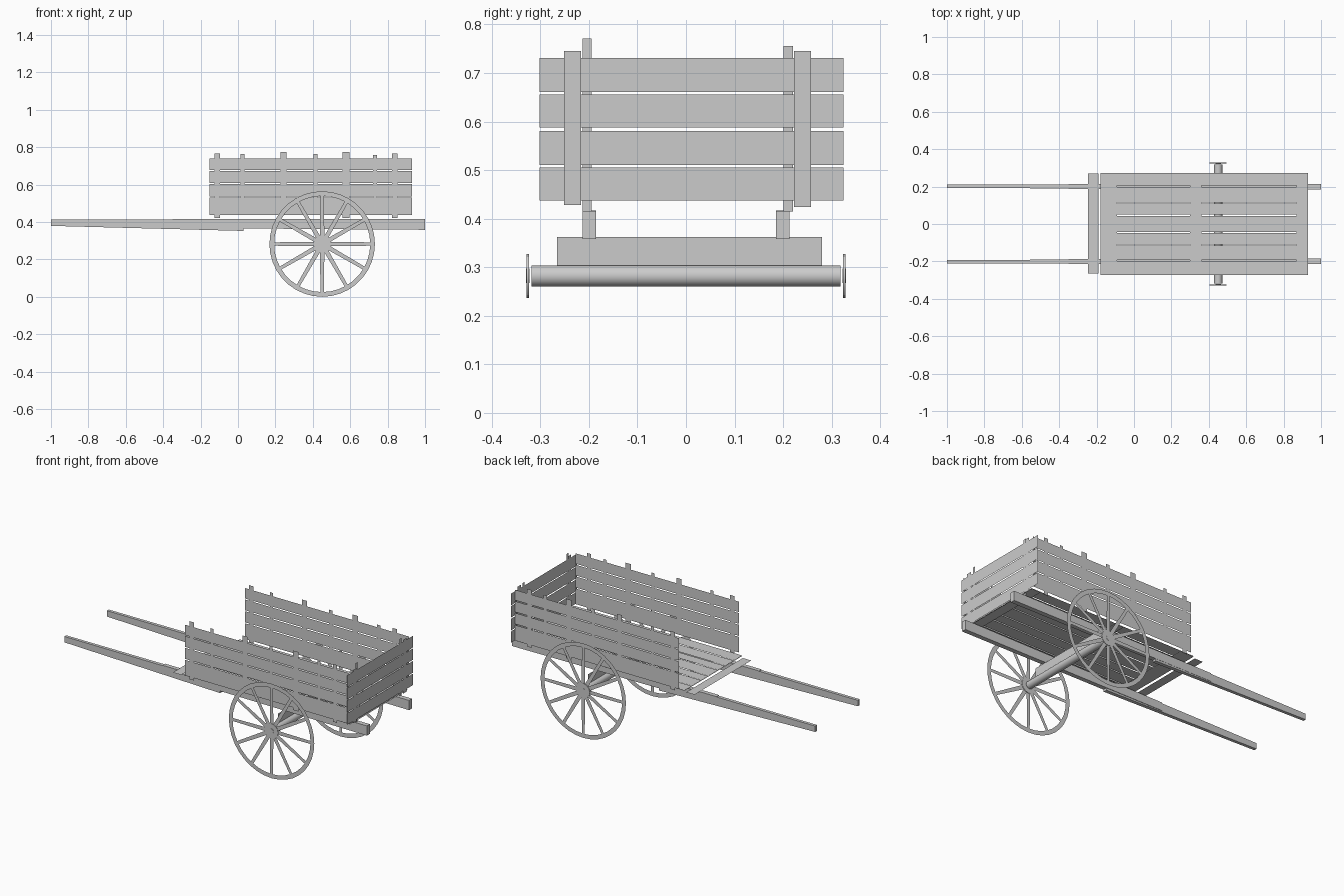
import bpy, bmesh, math
from mathutils import Vector, Matrix

cube = bpy.data.objects.get("Cube")
if cube:
    bpy.data.objects.remove(cube, do_unlink=True)

wood = bpy.data.materials.new("grey_wood")
wood.use_nodes = True
grey = (0.6, 0.6, 0.6, 1)
wood.diffuse_color = grey
wood.node_tree.nodes["Principled BSDF"].inputs["Base Color"].default_value = grey


def finish(name, bm):
    mesh = bpy.data.meshes.new(name)
    bm.to_mesh(mesh)
    bm.free()
    mesh.materials.append(wood)
    obj = bpy.data.objects.new(name, mesh)
    bpy.context.collection.objects.link(obj)
    return obj


def sheet(bm, axis, at, u, v):
    """Flat rectangle perpendicular to an axis, spanning ranges u and v."""
    verts = []
    for a, b in ((u[0], v[0]), (u[1], v[0]), (u[1], v[1]), (u[0], v[1])):
        co = [a, b]
        co.insert(axis, at)
        verts.append(bm.verts.new(co))
    bm.faces.new(verts)


def beam(name, x0, x1, y0, y1, z0, z1):
    """Long bar along x; y and z are ranges at each end."""
    bm = bmesh.new()
    bmesh.ops.create_cube(bm, size=1)
    for v in bm.verts:
        y, z = (y0, z0) if v.co.x < 0 else (y1, z1)
        v.co = (x0 if v.co.x < 0 else x1,
                y[0] if v.co.y < 0 else y[1],
                z[0] if v.co.z < 0 else z[1])
    return finish(name, bm)


def cylinder(name, radius, depth, center, segments):
    bm = bmesh.new()
    mat = Matrix.Translation(center) @ Matrix.Rotation(math.pi / 2, 4, "X")
    bmesh.ops.create_cone(bm, cap_ends=True, segments=segments, radius1=radius,
                          radius2=radius, depth=depth, matrix=mat)
    obj = finish(name, bm)
    bpy.context.view_layer.objects.active = obj
    obj.select_set(True)
    bpy.ops.object.shade_smooth_by_angle()
    obj.select_set(False)
    return obj


# Floor boards with battens underneath
edges = [-0.275, -0.195, -0.112, -0.045, 0.047, 0.112, 0.202, 0.275]
bm = bmesh.new()
for a, b in zip(edges, edges[1:]):
    sheet(bm, 2, 0.432, (-0.18, 0.93), (a + 0.003, b - 0.003))
finish("floor_boards", bm)
bm = bmesh.new()
for x0, x1 in ((-0.18, -0.09), (0.3, 0.36), (0.87, 0.93)):
    sheet(bm, 2, 0.428, (x0, x1), (-0.27, 0.27))
finish("floor_battens", bm)
bm = bmesh.new()
sheet(bm, 2, 0.422, (-0.245, -0.19), (-0.265, 0.27))
finish("front_step", bm)

# Side panels: boards and stakes (x, width, bottom, top)
side_rows = ((0.437, 0.53), (0.536, 0.602), (0.608, 0.672), (0.678, 0.74))
stakes = ((-0.11, 0.03, 0.42, 0.767), (0.024, 0.02, 0.44, 0.762),
          (0.243, 0.032, 0.44, 0.775), (0.415, 0.022, 0.44, 0.762),
          (0.577, 0.036, 0.42, 0.775), (0.732, 0.022, 0.44, 0.758),
          (0.838, 0.028, 0.42, 0.765))
for side, label in ((-1, "right"), (1, "left")):
    bm = bmesh.new()
    for row in side_rows:
        sheet(bm, 1, side * 0.285, (-0.152, 0.93), row)
    finish(label + "_side_boards", bm)
    bm = bmesh.new()
    for x, w, low, top in stakes:
        sheet(bm, 1, side * 0.281, (x - w / 2, x + w / 2), (low, top))
    finish(label + "_side_stakes", bm)

# Tail panel with outer posts and inner stakes
bm = bmesh.new()
for row in ((0.437, 0.505), (0.511, 0.581), (0.588, 0.656), (0.661, 0.731)):
    sheet(bm, 0, 0.93, (-0.302, 0.324), row)
finish("tail_boards", bm)
bm = bmesh.new()
sheet(bm, 0, 0.934, (-0.251, -0.216), (0.428, 0.745))
sheet(bm, 0, 0.934, (0.222, 0.257), (0.424, 0.745))
finish("tail_posts", bm)
bm = bmesh.new()
sheet(bm, 0, 0.926, (-0.213, -0.195), (0.415, 0.771))
sheet(bm, 0, 0.926, (0.201, 0.22), (0.415, 0.756))
finish("tail_stakes", bm)

# Shafts, wheels and hubs on both sides
AXLE = Vector((0.45, 0, 0.282))
OUTER, INNER, HUB = 0.282, 0.257, 0.045
for side, label in ((-1, "right"), (1, "left")):
    def span(a, b):
        return tuple(sorted((side * a, side * b)))

    beam(label + "_handle", -1, 0.03, span(0.192, 0.21), span(0.19, 0.212),
         (0.379, 0.414), (0.352, 0.414))
    beam(label + "_frame_rail", -0.35, 1, span(0.188, 0.213), span(0.185, 0.213),
         (0.368, 0.417), (0.358, 0.416))

    bm = bmesh.new()

    def point(r, angle, off=0):
        c, s = math.cos(angle), math.sin(angle)
        return bm.verts.new((AXLE.x + r * c - off * s, side * 0.326,
                             AXLE.z + r * s + off * c))

    count = 36
    rim = [(point(OUTER, math.tau * i / count), point(INNER, math.tau * i / count))
           for i in range(count)]
    for i, (a, b) in enumerate(rim):
        c, d = rim[(i + 1) % count]
        bm.faces.new((a, c, d, b))
    for i in range(12):
        t = math.tau * i / 12
        bm.faces.new((point(HUB * 0.7, t, -0.012), point(INNER, t, -0.009),
                      point(INNER, t, 0.009), point(HUB * 0.7, t, 0.012)))
    finish(label + "_wheel", bm)
    cylinder(label + "_hub", HUB, 0.005, (AXLE.x, side * 0.326, AXLE.z), 12)
    cylinder(label + "_hub_cap", 0.015, 0.008, (AXLE.x, side * 0.326, AXLE.z), 12)

# Axle and the upright bolster above it
cylinder("axle", 0.022, 0.636, AXLE, 24)
bm = bmesh.new()
sheet(bm, 0, AXLE.x, (-0.266, 0.28), (0.304, 0.362))
finish("axle_bolster", bm)
